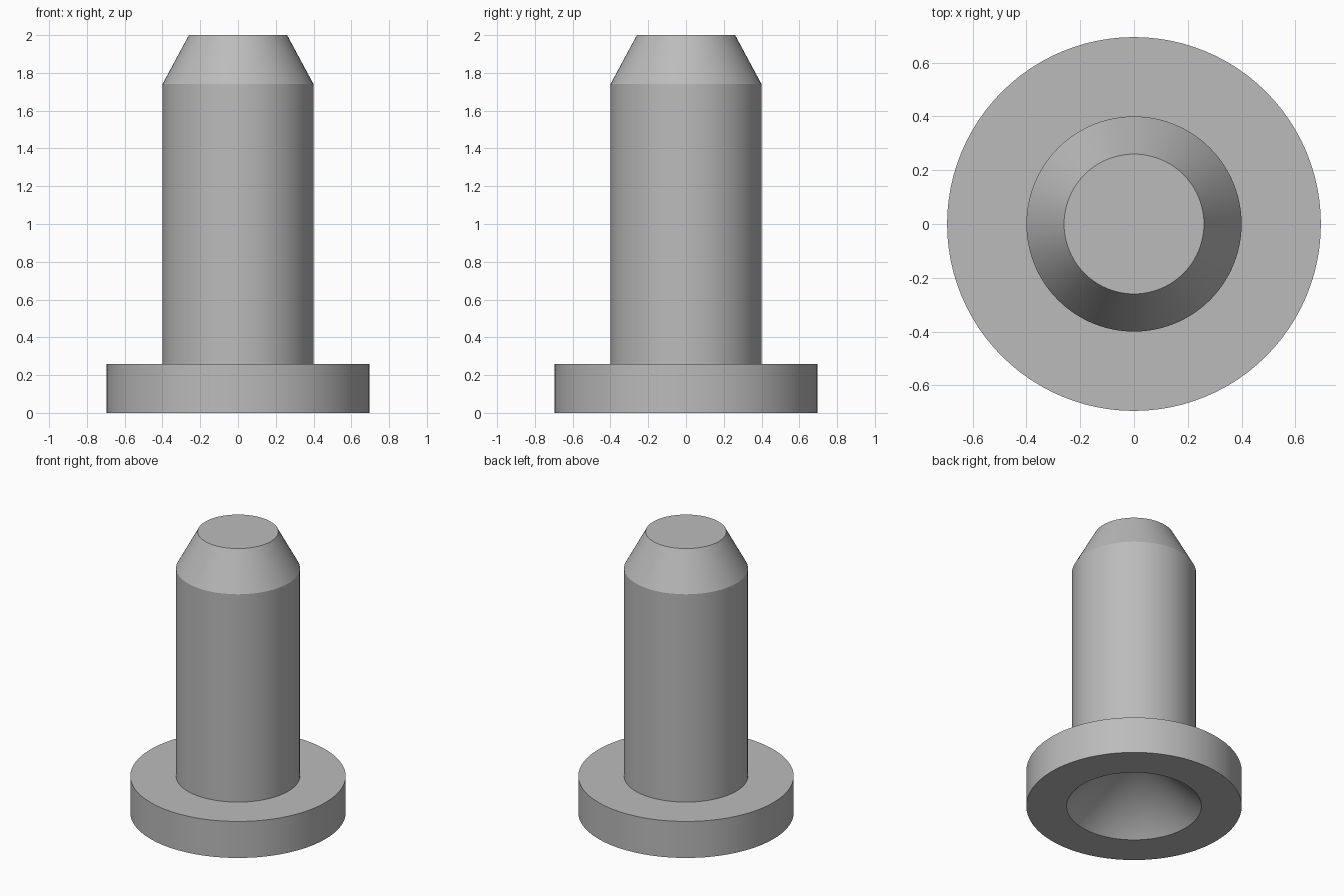
import bpy, bmesh, math

cube = bpy.data.objects.get("Cube")
if cube:
    bpy.data.objects.remove(cube)

SEGMENTS = 96

# Plain grey finish
grey = bpy.data.materials.new("plain_grey")
grey.use_nodes = True
colour = (0.5, 0.5, 0.5, 1)
grey.diffuse_color = colour
grey.node_tree.nodes["Principled BSDF"].inputs["Base Color"].default_value = colour


def lathe(name, profile):
    """Revolve a (radius, height) profile around the z axis."""
    bm = bmesh.new()
    verts = [bm.verts.new((r, 0, z)) for r, z in profile]
    edges = [bm.edges.new(pair) for pair in zip(verts, verts[1:])]
    bmesh.ops.spin(bm, geom=verts + edges, cent=(0, 0, 0), axis=(0, 0, 1),
                   angle=math.tau, steps=SEGMENTS, use_merge=True)
    bmesh.ops.remove_doubles(bm, verts=bm.verts[:], dist=0.0001)
    bmesh.ops.recalc_face_normals(bm, faces=bm.faces[:])
    mesh = bpy.data.meshes.new(name)
    bm.to_mesh(mesh)
    bm.free()
    mesh.materials.append(grey)
    obj = bpy.data.objects.new(name, mesh)
    bpy.context.collection.objects.link(obj)
    bpy.ops.object.select_all(action="DESELECT")
    obj.select_set(True)
    bpy.context.view_layer.objects.active = obj
    bpy.ops.object.shade_smooth_by_angle(angle=math.radians(20))
    return obj


# Flanged pin: conical recess, flange, shaft and tapered tip
lathe("flanged_pin", [
    (0, 0.435),
    (0.435, 0),
    (0.695, 0),
    (0.695, 0.26),
    (0.4, 0.26),
    (0.4, 1.74),
    (0.26, 2),
    (0, 2),
])
